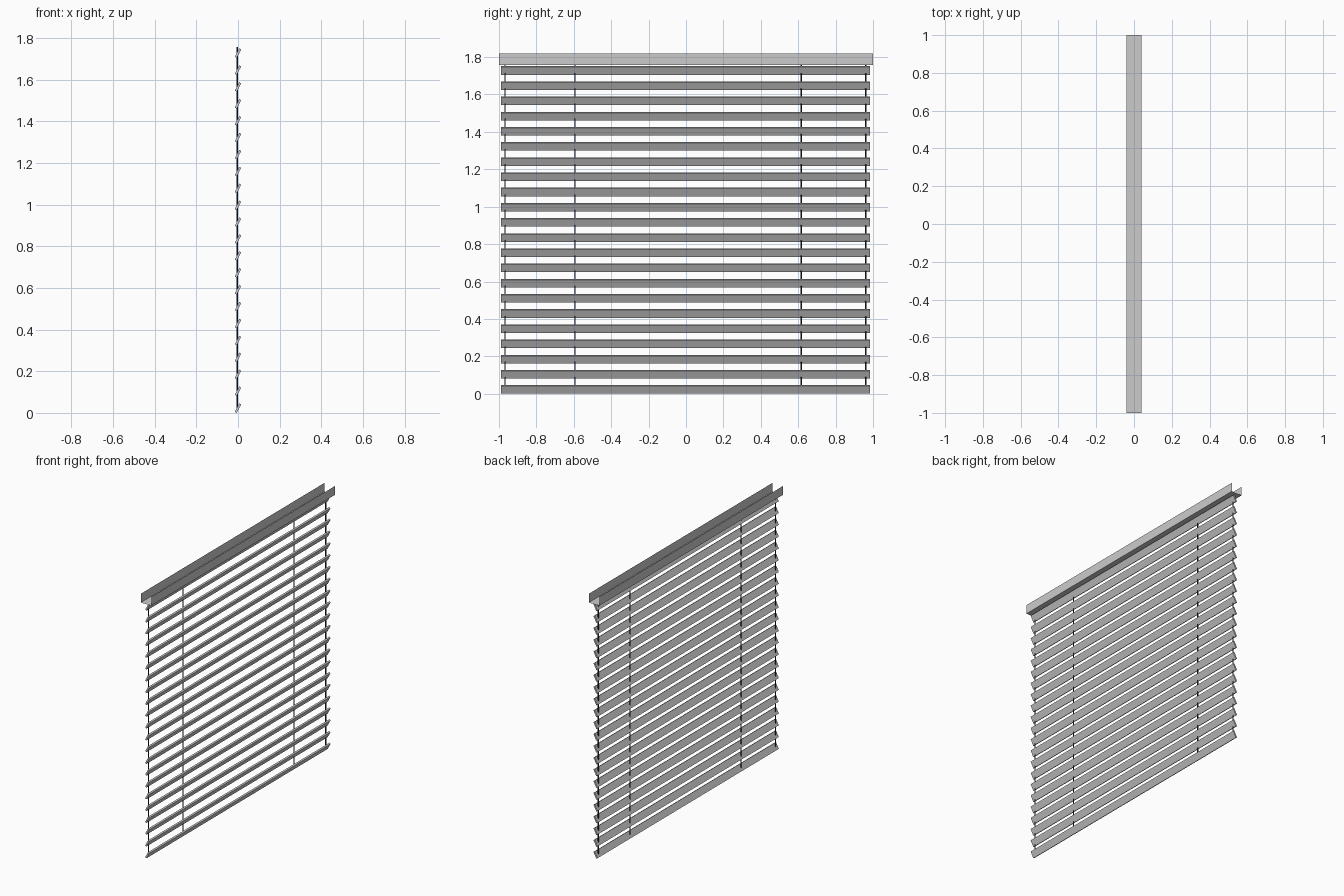
import bpy, bmesh, math

if "Cube" in bpy.data.objects:
    bpy.data.objects.remove(bpy.data.objects["Cube"])

RAIL_BOTTOM, RAIL_TOP, RAIL_HALF = 1.757, 1.818, 0.04
SLATS, PITCH = 22, 0.0812
SLAT_WIDTH, SLAT_THICK, TILT = 0.046, 0.011, math.radians(62)


def extrude_profile(name, points, y0, y1, closed):
    """Sweep an x-z profile along y; closed profiles get end caps."""
    bm = bmesh.new()
    a = [bm.verts.new((x, y0, z)) for x, z in points]
    b = [bm.verts.new((x, y1, z)) for x, z in points]
    n = len(points)
    for i in range(n if closed else n - 1):
        j = (i + 1) % n
        bm.faces.new((a[i], a[j], b[j], b[i]))
    if closed:
        bm.faces.new(a)
        bm.faces.new(b)
    bmesh.ops.recalc_face_normals(bm, faces=bm.faces)
    mesh = bpy.data.meshes.new(name)
    bm.to_mesh(mesh)
    bm.free()
    obj = bpy.data.objects.new(name, mesh)
    bpy.context.collection.objects.link(obj)
    return obj


# Head rail: thin sheet channel, open at the top and ends
extrude_profile("head_rail", [(-RAIL_HALF, RAIL_TOP), (-RAIL_HALF, RAIL_BOTTOM),
                              (RAIL_HALF, RAIL_BOTTOM), (RAIL_HALF, RAIL_TOP)],
                -1, 1, False)

# Slats: tilted flat bars sharing one mesh
c, s = math.cos(TILT), math.sin(TILT)
w, t = SLAT_WIDTH / 2, SLAT_THICK / 2
profile = [(u * c - v * s, u * s + v * c)
           for u, v in ((-w, -t), (w, -t), (w, t), (-w, t))]
half_height = w * s + t * c
first = extrude_profile("slat", profile, -0.988, 0.985, True)
first.location.z = half_height
for i in range(1, SLATS):
    slat = bpy.data.objects.new(f"slat_{i}", first.data)
    slat.location.z = half_height + i * PITCH
    bpy.context.collection.objects.link(slat)

# Cords: thin dark verticals through the slats
dark = bpy.data.materials.new("cord_dark")
dark.diffuse_color = (0.03, 0.03, 0.03, 1)
dark.use_nodes = True
dark.node_tree.nodes["Principled BSDF"].inputs["Base Color"].default_value = dark.diffuse_color
z0 = half_height
for y in (-0.968, -0.593, 0.616, 0.961):
    bpy.ops.mesh.primitive_cylinder_add(vertices=8, radius=0.0035,
                                        depth=RAIL_BOTTOM - z0,
                                        location=(-0.004, y, (RAIL_BOTTOM + z0) / 2))
    cord = bpy.context.object
    cord.name = "cord"
    cord.data.materials.append(dark)
    bpy.ops.object.shade_smooth_by_angle(angle=math.radians(50))
